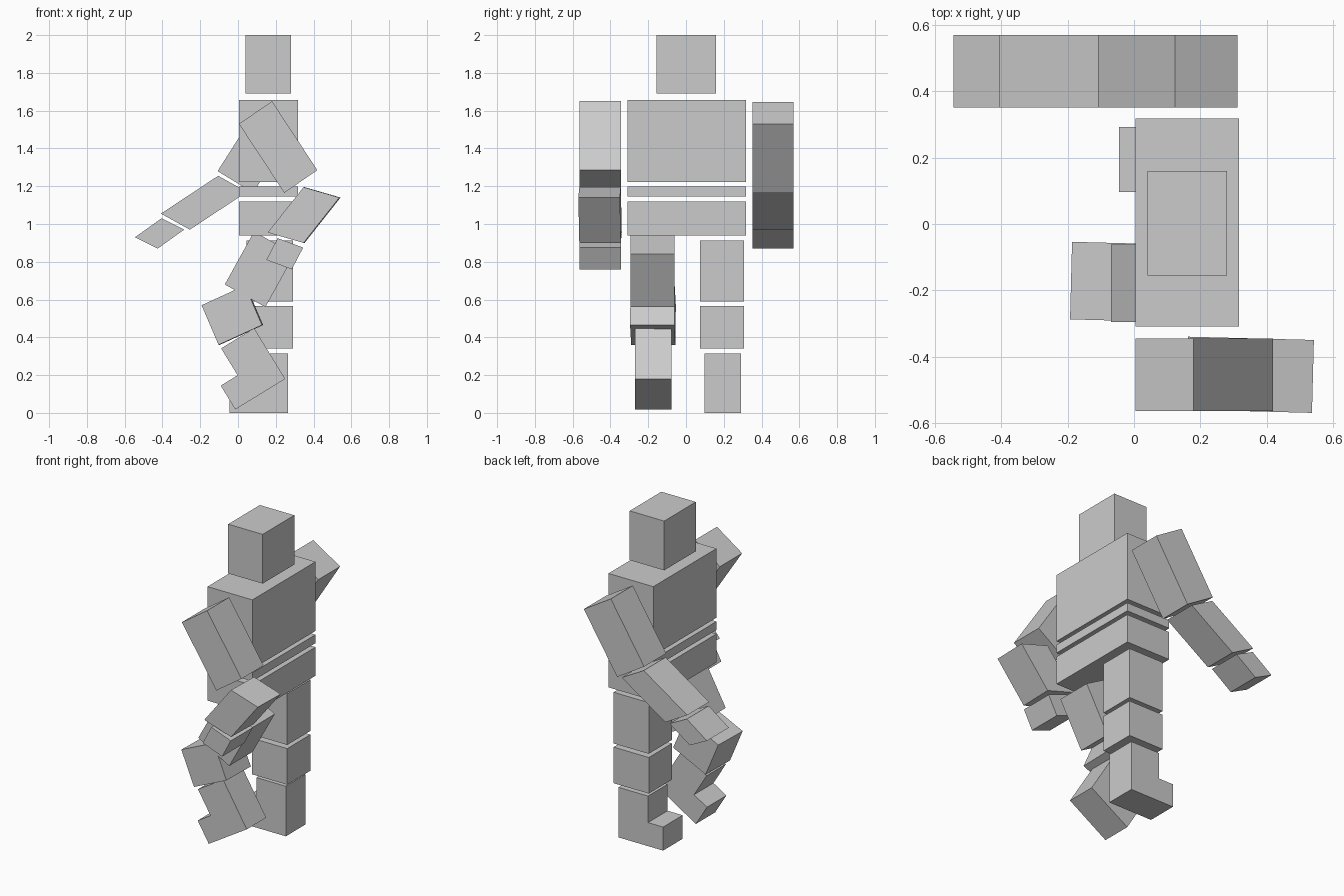
import bpy
import bmesh
from math import radians
from mathutils import Matrix, Vector

cube = bpy.data.objects.get("Cube")
if cube:
    bpy.data.objects.remove(cube, do_unlink=True)

grey = bpy.data.materials.new("plain grey")
grey.use_nodes = True
colour = (0.6, 0.6, 0.6, 1)
grey.diffuse_color = colour
grey.node_tree.nodes["Principled BSDF"].inputs["Base Color"].default_value = colour


def prism(name, outline, y0, y1, yaw=0):
    """Extrude a side outline of (x, z) points across the body from y0 to y1."""
    bm = bmesh.new()
    face = bm.faces.new([bm.verts.new((x, y0, z)) for x, z in outline])
    side = bmesh.ops.extrude_face_region(bm, geom=[face])["geom"]
    moved = [v for v in side if isinstance(v, bmesh.types.BMVert)]
    bmesh.ops.translate(bm, verts=moved, vec=(0, y1 - y0, 0))
    bmesh.ops.recalc_face_normals(bm, faces=bm.faces)
    centre = sum((v.co for v in bm.verts), Vector()) / len(bm.verts)
    mesh = bpy.data.meshes.new(name)
    bm.transform(Matrix.Translation(-centre))
    bm.to_mesh(mesh)
    bm.free()
    mesh.materials.append(grey)
    obj = bpy.data.objects.new(name, mesh)
    obj.location = centre
    obj.rotation_euler.z = radians(yaw)
    bpy.context.collection.objects.link(obj)


def box(name, x0, x1, y0, y1, z0, z1):
    prism(name, [(x0, z0), (x1, z0), (x1, z1), (x0, z1)], y0, y1)


def slab(name, a, b, c, y0, y1, yaw=0):
    """Limb block from three corners of its slanted side outline."""
    d = (a[0] + c[0] - b[0], a[1] + c[1] - b[1])
    prism(name, [a, b, c, d], y0, y1, yaw)


def foot(name, heel, angle, y0, y1):
    """Shin and toe in one L shape, pitched about its heel corner."""
    outline = [(0, 0), (0, .315), (-.205, .315), (-.205, .148), (-.31, .148), (-.31, 0)]
    turn = Matrix.Rotation(radians(angle), 2)
    points = [turn @ Vector(p) + Vector(heel) for p in outline]
    prism(name, points, y0, y1)


# Head and torso
box("head", .04, .28, -.155, .16, 1.69, 2)
box("chest", .005, .317, -.31, .318, 1.222, 1.657)
box("waist", .005, .317, -.31, .318, 1.145, 1.198)
box("pelvis", .005, .317, -.31, .318, .94, 1.12)

# Standing leg
box("left_thigh", .045, .29, .075, .306, .59, .912)
box("left_knee", .045, .29, .075, .306, .34, .567)
foot("left_foot", (.265, 0), 0, .097, .292)

# Stepping leg
slab("right_thigh", (-.07, .68), (.145, .56), (.3, .84), -.295, -.062)
slab("right_knee", (-.19, .57), (-.1, .36), (.13, .465), -.292, -.058, -1.5)
foot("right_foot", (.25, .18), 31.5, -.27, -.077)

# Arm swung back
right = (-.565, -.345)
slab("right_upper_arm", (.18, 1.65), (.005, 1.53), (.245, 1.165), *right)
slab("right_forearm", (.35, 1.195), (.54, 1.14), (.35, .9), *right, -1.5)
slab("right_hand", (.15, .81), (.285, .76), (.345, .875), *right)

# Arm swung forward
left = (.352, .57)
slab("left_upper_arm", (-.108, 1.28), (.08, 1.165), (.312, 1.53), *left)
slab("left_forearm", (-.105, 1.255), (-.408, 1.055), (-.255, .97), *left)
slab("left_hand", (-.405, 1.03), (-.285, .97), (-.425, .87), *left)
